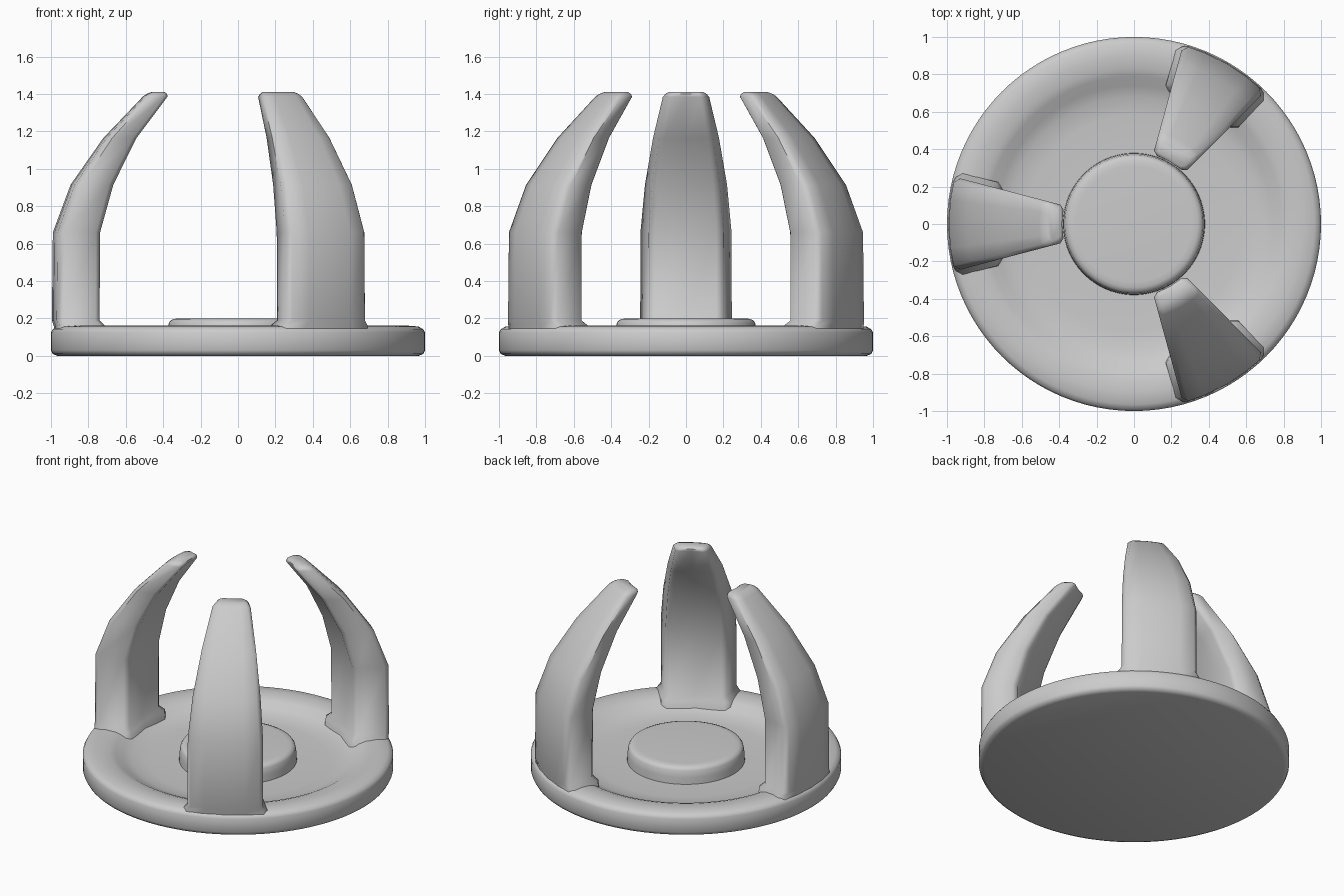
import bpy, bmesh
from math import cos, sin, pi, radians

if "Cube" in bpy.data.objects:
    bpy.data.objects.remove(bpy.data.objects["Cube"])


def finish(name, bm):
    bmesh.ops.recalc_face_normals(bm, faces=bm.faces[:])
    me = bpy.data.meshes.new(name)
    bm.to_mesh(me)
    bm.free()
    ob = bpy.data.objects.new(name, me)
    bpy.context.collection.objects.link(ob)
    bpy.ops.object.select_all(action='DESELECT')
    ob.select_set(True)
    bpy.context.view_layer.objects.active = ob
    bpy.ops.object.shade_smooth_by_angle(angle=radians(50))
    return ob


def loft(name, rings):
    """Skin a stack of closed rings and cap both ends."""
    bm = bmesh.new()
    loops = [[bm.verts.new(p) for p in ring] for ring in rings]
    n = len(loops[0])
    for a, b in zip(loops, loops[1:]):
        for i in range(n):
            j = (i + 1) % n
            bm.faces.new((a[i], a[j], b[j], b[i]))
    bm.faces.new(loops[0])
    bm.faces.new(loops[-1])
    return finish(name, bm)


def lathe(name, profile, n=96):
    return loft(name, [[(r * cos(2 * pi * i / n), r * sin(2 * pi * i / n), z)
                        for i in range(n)] for r, z in profile])


def claw_ring(ang, z, ro, ri, extra, c):
    """Sector-shaped cross-section with chamfered corners."""
    half = radians(14.7)
    ho, hi = half + extra / ro, half + extra / ri
    co, ci = c / ro, c / ri
    polar = [(ro, -ho + co), (ro, -ho / 2), (ro, 0), (ro, ho / 2), (ro, ho - co),
             (ro - c, ho), (ri + c, hi),
             (ri, hi - ci), (ri, 0), (ri, -hi + ci),
             (ri + c, -hi), (ro - c, -ho)]
    return [(r * cos(ang + t), r * sin(ang + t), z) for r, t in polar]


# Dished round base with a rounded rim
lathe("base", [(0.965, 0), (0.99, 0.01), (1.0, 0.03), (1.0, 0.125), (0.99, 0.143), (0.965, 0.157),
               (0.90, 0.162), (0.83, 0.157), (0.79, 0.143), (0.74, 0.115),
               (0.68, 0.093), (0.58, 0.083), (0.30, 0.083)])

# Raised centre button
lathe("centre_button", [(0.38, 0.06), (0.377, 0.13), (0.37, 0.175), (0.36, 0.19),
                        (0.34, 0.198), (0.31, 0.2)])

# Three inward-curving claws: z, outer radius, inner radius, flare, chamfer
levels = [(0.05, 0.985, 0.72, 0.035, 0.03), (0.16, 0.985, 0.735, 0.03, 0.03),
          (0.19, 0.995, 0.758, 0, 0.03), (0.66, 0.99, 0.755, 0, 0.03),
          (0.915, 0.895, 0.682, 0, 0.03), (1.165, 0.72, 0.555, 0, 0.025),
          (1.385, 0.51, 0.385, 0, 0.022), (1.40, 0.49, 0.385, -0.01, 0.02),
          (1.412, 0.46, 0.40, -0.025, 0.015)]
for k, deg in enumerate((60, 180, 300)):
    loft(f"claw_{k + 1}", [claw_ring(radians(deg), *lv) for lv in levels])
